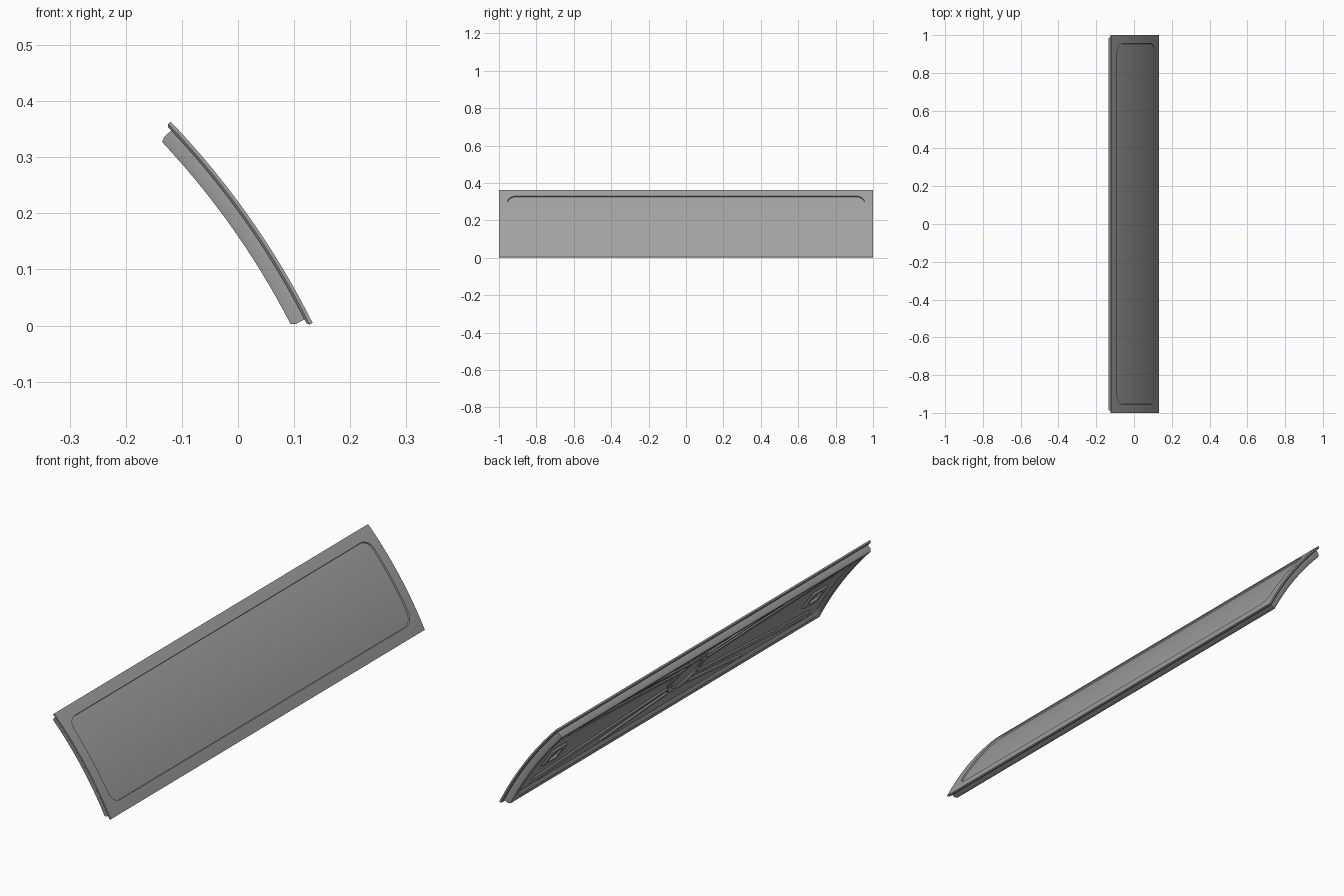
import bpy, bmesh, math

if "Cube" in bpy.data.objects:
    bpy.data.objects.remove(bpy.data.objects["Cube"])

# Arched cross-section: s runs along the arc (down is +), d is depth behind the outer skin
R = 1.468
TILT = math.radians(35.2)
SAG = 0.0165
MID = (0.0065, 0.184)
HS, HY = 0.2203, 1.0
CX = MID[0] + (SAG - R) * math.cos(TILT)
CZ = MID[1] + (SAG - R) * math.sin(TILT)

grey = bpy.data.materials.new("panel_grey")
grey.diffuse_color = (0.36, 0.36, 0.36, 1)
grey.use_nodes = True
grey.node_tree.nodes["Principled BSDF"].inputs["Base Color"].default_value = grey.diffuse_color


def bend(co):
    y, s, d = co
    a = TILT - s / R
    return (CX + (R - d) * math.cos(a), y, CZ + (R - d) * math.sin(a))


def round_rect(cy, cs, hy, hs, r, n=8):
    pts = []
    for k, (sy, ss) in enumerate([(1, 1), (-1, 1), (-1, -1), (1, -1)]):
        for i in range(n + 1):
            a = math.pi / 2 * (k + i / n)
            pts.append((cy + sy * (hy - r) + r * math.cos(a),
                        cs + ss * (hs - r) + r * math.sin(a)))
    return pts


def loft(name, rings):
    """Joins rings of (points, depth), caps both ends, slices and bends to the arch."""
    bm = bmesh.new()
    loops = [[bm.verts.new((p[0], p[1], d)) for p in pts] for pts, d in rings]
    for a, b in zip(loops, loops[1:]):
        for i in range(len(a)):
            j = (i + 1) % len(a)
            bm.faces.new((a[i], a[j], b[j], b[i]))
    bm.faces.new(loops[0])
    bm.faces.new(loops[-1])
    bmesh.ops.remove_doubles(bm, verts=bm.verts[:], dist=1e-5)
    for i in range(1, 20):
        s = -HS + 2 * HS * i / 20
        bmesh.ops.bisect_plane(bm, geom=bm.verts[:] + bm.edges[:] + bm.faces[:],
                               dist=1e-6, plane_co=(0, s, 0), plane_no=(0, 1, 0))
    for v in bm.verts:
        v.co = bend(v.co)
    bmesh.ops.recalc_face_normals(bm, faces=bm.faces[:])
    me = bpy.data.meshes.new(name)
    bm.to_mesh(me)
    bm.free()
    me.materials.append(grey)
    ob = bpy.data.objects.new(name, me)
    bpy.context.collection.objects.link(ob)
    bpy.ops.object.select_all(action='DESELECT')
    ob.select_set(True)
    bpy.context.view_layer.objects.active = ob
    bpy.ops.object.shade_smooth_by_angle(angle=math.radians(25))
    return ob


def inset(i, r=0.0):
    return round_rect(0, 0, HY - i, HS - i, r)


# Outer skin with the shallow rounded recess
loft("outer_skin", [(inset(0.004), 0.010), (inset(0), 0.006), (inset(0), 0.0),
                    (inset(0.045, 0.045), 0.0), (inset(0.046, 0.044), 0.006)])

# Inner frame: chamfered rim around a sunken floor
FLOOR, TOP = 0.025, 0.031
loft("inner_frame", [(inset(0.012), 0.009), (inset(0.012), 0.027), (inset(0.016), 0.036),
                     (inset(0.036, 0.03), 0.036), (inset(0.048, 0.03), FLOOR)])

# Round stamped ring in the middle
def disc(r):
    return round_rect(0, 0, r, r, r)

loft("centre_ring", [(disc(0.105), FLOOR - 0.002), (disc(0.098), TOP),
                     (disc(0.078), TOP), (disc(0.072), FLOOR - 0.001)])

# Stamped ribs fanning out from the ring to the corners
def rib(name, sy, ss, start, end, w0, w1):
    (y0, s0), (y1, s1) = start, end
    ln = math.hypot(y1 - y0, s1 - s0)
    ny, ns = -(s1 - s0) / ln, (y1 - y0) / ln

    def ring(k):
        return [(sy * (y + q * ny * w * k), ss * (s + q * ns * w * k))
                for y, s, q, w in ((y0, s0, 1, w0), (y1, s1, 1, w1),
                                   (y1, s1, -1, w1), (y0, s0, -1, w0))]
    loft(name, [(ring(1.0), FLOOR - 0.002), (ring(0.65), TOP)])

for sy, yn in ((1, "back"), (-1, "front")):
    for ss, sn in ((1, "lower"), (-1, "upper")):
        rib(f"corner_rib_{yn}_{sn}", sy, ss, (0.085, 0.05), (0.88, 0.145), 0.012, 0.022)
        rib(f"short_rib_{yn}_{sn}", sy, ss, (0.06, 0.088), (0.45, 0.152), 0.01, 0.012)
    # Small raised mounting frames near the ends
    def pad(h):
        return round_rect(sy * 0.83, 0.015, h, h, 0.008)
    loft(f"mount_{yn}", [(pad(0.05), FLOOR - 0.002), (pad(0.044), TOP + 0.002),
                         (pad(0.028), TOP + 0.002), (pad(0.025), FLOOR - 0.001)])
